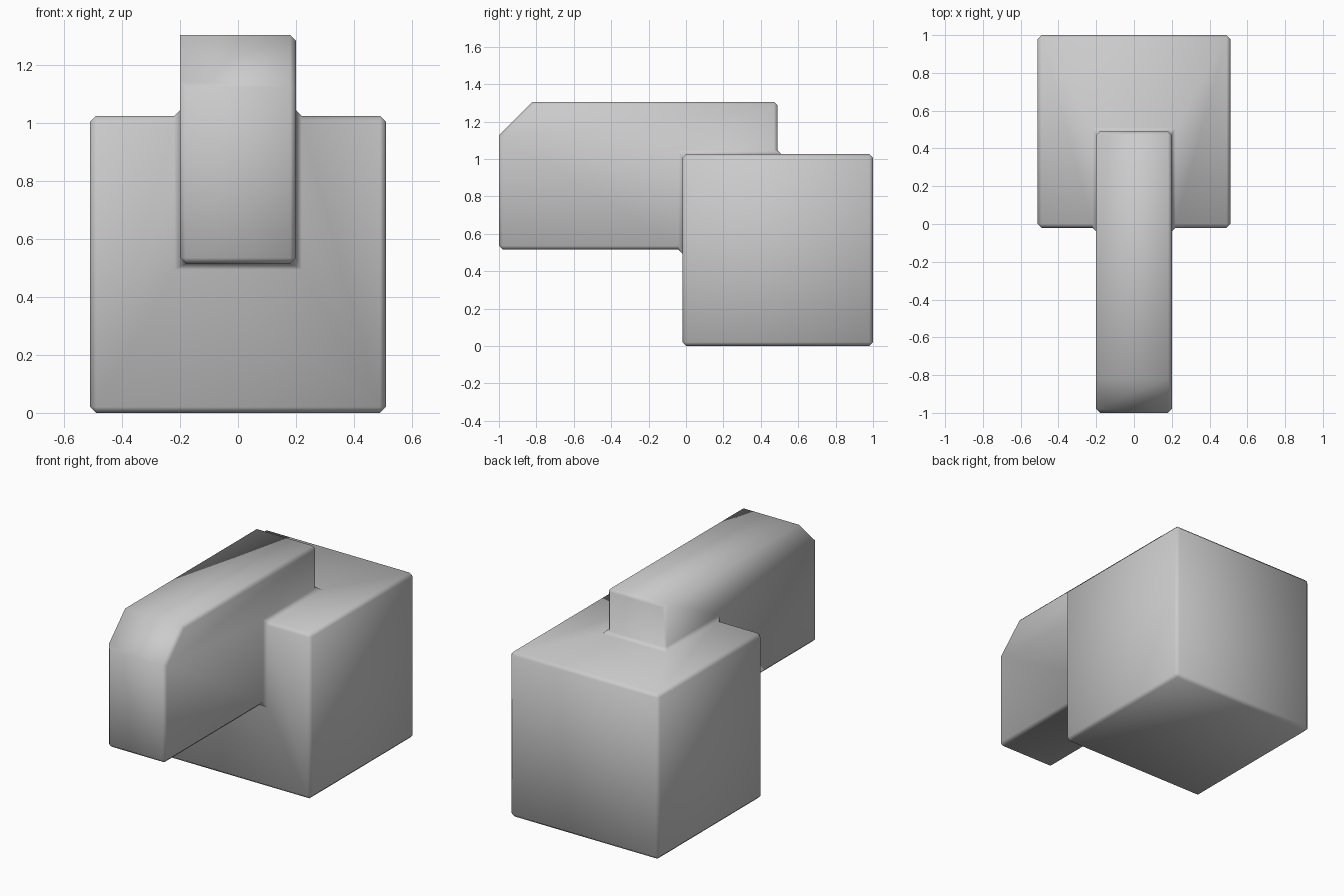
import bpy, bmesh, math

if "Cube" in bpy.data.objects:
    bpy.data.objects.remove(bpy.data.objects["Cube"])


def extruded(name, half_width, profile):
    """Solid made by extruding a y-z profile across x."""
    bm = bmesh.new()
    face = bm.faces.new([bm.verts.new((-half_width, y, z)) for y, z in profile])
    ext = bmesh.ops.extrude_face_region(bm, geom=[face])
    moved = [v for v in ext["geom"] if isinstance(v, bmesh.types.BMVert)]
    bmesh.ops.translate(bm, verts=moved, vec=(2 * half_width, 0, 0))
    bmesh.ops.recalc_face_normals(bm, faces=bm.faces)
    mesh = bpy.data.meshes.new(name)
    bm.to_mesh(mesh)
    bm.free()
    obj = bpy.data.objects.new(name, mesh)
    bpy.context.collection.objects.link(obj)
    return obj


# Rear block
body = extruded("block_with_barrel", 0.51,
                [(-0.02, 0), (1, 0), (1, 1.025), (-0.02, 1.025)])

# Forward bar with a sloped front top
bar = extruded("barrel_bar", 0.2,
               [(-1, 0.515), (0.49, 0.515), (0.49, 1.305), (-0.82, 1.305), (-1, 1.125)])

# Join both into one solid
union = body.modifiers.new("union", "BOOLEAN")
union.operation = "UNION"
union.solver = "EXACT"
union.object = bar
bpy.context.view_layer.objects.active = body
body.select_set(True)
bpy.ops.object.modifier_apply(modifier=union.name)
bpy.data.objects.remove(bar)

# Narrow bevel on all square edges, except the bar's upper left edge
bm = bmesh.new()
bm.from_mesh(body.data)
bmesh.ops.remove_doubles(bm, verts=bm.verts, dist=1e-4)


def upper_left(edge):
    return all(abs(v.co.x + 0.2) < 0.01 and v.co.z > 1.1 for v in edge.verts)


edges = [e for e in bm.edges
         if e.calc_face_angle(0) > math.radians(50) and not upper_left(e)]
bmesh.ops.bevel(bm, geom=edges, offset=0.02, offset_type="OFFSET",
                segments=1, affect="EDGES", clamp_overlap=True)
for f in bm.faces:
    f.smooth = True
bm.to_mesh(body.data)
bm.free()
